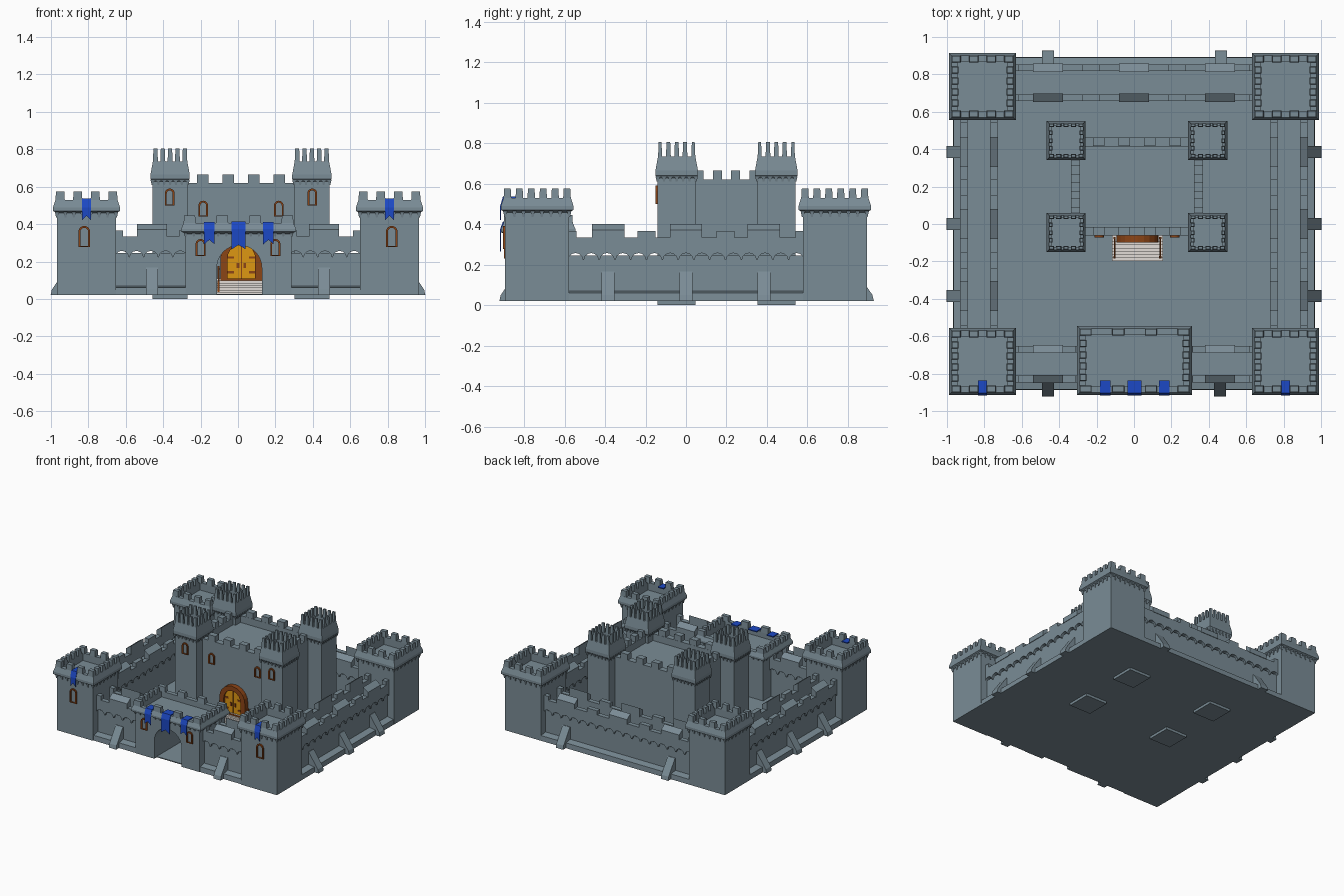
import bpy, bmesh, math
from mathutils import Matrix

cube = bpy.data.objects.get("Cube")
if cube:
    bpy.data.objects.remove(cube)


def material(name, r, g, b):
    m = bpy.data.materials.new(name)
    m.use_nodes = True
    m.diffuse_color = (r, g, b, 1)
    m.node_tree.nodes["Principled BSDF"].inputs["Base Color"].default_value = (r, g, b, 1)
    return m


STONE = material("blue_grey_stone", 0.195, 0.262, 0.304)
BLUE = material("banner_blue", 0.012, 0.066, 0.56)
BROWN = material("frame_brown", 0.26, 0.058, 0.008)
GOLD = material("door_gold", 0.73, 0.31, 0.006)
PALE = material("pale_steps", 0.76, 0.72, 0.68)


def finish(name, bm, mat, turn=0):
    bmesh.ops.recalc_face_normals(bm, faces=bm.faces)
    bm.transform(Matrix.Rotation(turn, 4, "Z"))
    me = bpy.data.meshes.new(name)
    bm.to_mesh(me)
    bm.free()
    me.materials.append(mat)
    ob = bpy.data.objects.new(name, me)
    bpy.context.collection.objects.link(ob)
    return ob


def loft(bm, cx, cy, rings):
    """Stack rectangles (half x, half y, z) and cap both ends."""
    loops = [[bm.verts.new((cx + sx * hx, cy + sy * hy, z))
              for sx, sy in ((-1, -1), (1, -1), (1, 1), (-1, 1))] for hx, hy, z in rings]
    for a, b in zip(loops, loops[1:]):
        for i in range(4):
            j = (i + 1) % 4
            bm.faces.new((a[i], a[j], b[j], b[i]))
    bm.faces.new(loops[0][::-1])
    bm.faces.new(loops[-1])


def box(bm, x0, x1, y0, y1, z0, z1, taper=0):
    hx, hy = (x1 - x0) / 2, (y1 - y0) / 2
    loft(bm, (x0 + x1) / 2, (y0 + y1) / 2, [(hx, hy, z0), (hx - taper, hy - taper, z1)])


def prism(bm, pts, a, b, axis="y"):
    """Extrude a profile: (x, z) along y, or (y, z) along x."""
    def put(p, d):
        return bm.verts.new((p[0], d, p[1]) if axis == "y" else (d, p[0], p[1]))
    lo, hi = [put(p, a) for p in pts], [put(p, b) for p in pts]
    bm.faces.new(lo)
    bm.faces.new(hi[::-1])
    for i in range(len(pts)):
        j = (i + 1) % len(pts)
        bm.faces.new((lo[i], lo[j], hi[j], hi[i]))


def arch(cx, hw, z0, top, n=10):
    curve = [(cx - hw * math.cos(math.pi * i / n), top - hw + hw * math.sin(math.pi * i / n))
             for i in range(n + 1)]
    return [(cx - hw, z0)] + curve + [(cx + hw, z0)]


def arch_frame(name, cx, hw, z0, top, wide, y0, y1):
    bm = bmesh.new()
    rings = []
    for pts, y in ((arch(cx, hw, z0, top), y1), (arch(cx, hw, z0, top), y0),
                   (arch(cx, hw - wide, z0 + wide / 2, top - wide), y0),
                   (arch(cx, hw - wide, z0 + wide / 2, top - wide), y1)):
        rings.append([bm.verts.new((x, y, z)) for x, z in pts])
    for k in range(4):
        a, b = rings[k], rings[(k + 1) % 4]
        for i in range(len(a)):
            j = (i + 1) % len(a)
            bm.faces.new((a[i], a[j], b[j], b[i]))
    finish(name, bm, BROWN)


def spread(n, half):
    return [-half + 2 * half * i / (n - 1) for i in range(n)]


def edge_points(nx, ny, hx, hy):
    """Points on a rectangle: rows along x with corners, then columns between them."""
    rows = [(x, s * hy) for x in spread(nx, hx) for s in (-1, 1)]
    return rows, [(s * hx, y) for y in spread(ny, hy)[1:-1] for s in (-1, 1)]


def tower(name, cx, cy, hx, hy, foot, z, over, counts, size, teeth):
    """Shaft, flared crown with sunken deck, battlements and corbels."""
    z_corbel, z_flare, z_lip, z_wall, z_top = z
    row_width, depth, column_width = size
    ox, oy = hx + over, hy + over
    t = depth + 0.008
    bm = bmesh.new()
    loft(bm, cx, cy, [(hx, hy, foot), (hx, hy, z_flare - 0.012), (ox, oy, z_flare), (ox, oy, z_lip),
                      (ox - 0.013, oy - 0.013, z_wall), (ox - t, oy - t, z_wall),
                      (ox - t, oy - t, z_flare)])
    shaft = finish(name, bm, STONE)
    bm = bmesh.new()
    rows, columns = edge_points(*counts, ox - 0.013 - row_width / 2, oy - 0.013 - depth / 2)
    columns = [(math.copysign(ox - 0.013 - depth / 2, x), y) for x, y in columns]
    for pts, wx, wy in ((rows, row_width / 2, depth / 2), (columns, depth / 2, column_width / 2)):
        for x, y in pts:
            box(bm, cx + x - wx, cx + x + wx, cy + y - wy, cy + y + wy, z_wall - 0.002, z_top, 0.003)
    finish(name + "_battlements", bm, STONE)
    bm = bmesh.new()
    c = 0.011
    rows, columns = edge_points(*teeth, hx, hy)
    for x, y in rows + columns:
        loft(bm, cx + x, cy + y, [(c * 0.4, c * 0.4, z_corbel), (c, c, z_flare - 0.004)])
    finish(name + "_corbels", bm, STONE)
    return shaft


# Ground and corner towers
bm = bmesh.new()
box(bm, -0.93, 0.93, -0.86, 0.86, 0.02, 0.027)
finish("courtyard_floor", bm, STONE)
for sx, side in ((-1, "right"), (1, "left")):
    for sy, end in ((-1, "front"), (1, "back")):
        tower(f"{end}_{side}_corner_tower", sx * 0.81, sy * 0.735, 0.158, 0.158, 0.02,
              (0.435, 0.47, 0.49, 0.53, 0.575), 0.021, (4, 6), (0.05, 0.038, 0.038), (8, 8))

# Gatehouse with an arched passage
gate = tower("gatehouse", 0.003, -0.73, 0.283, 0.16, 0.02, (0.335, 0.36, 0.375, 0.405, 0.445),
             0.024, (4, 6), (0.065, 0.038, 0.038), (14, 8))
bm = bmesh.new()
prism(bm, arch(0.007, 0.12, -0.05, 0.287, 16), -1.1, -0.4)
cutter = finish("gate_cutter", bm, STONE)
cutter.hide_render = True
cut = gate.modifiers.new("passage", "BOOLEAN")
cut.operation, cut.object, cut.solver = "DIFFERENCE", cutter, "EXACT"
bpy.context.view_layer.update()
gate.data = bpy.data.meshes.new_from_object(gate.evaluated_get(bpy.context.evaluated_depsgraph_get()))
gate.modifiers.clear()
bpy.data.objects.remove(cutter)


def parapet(bm, u0, u1, y0, y1):
    """Low wall whose lower edge is a row of small arches."""
    n = round((u1 - u0) / 0.078)
    step = (u1 - u0) / n
    pts = [(u1, 0.335), (u0, 0.335)]
    for k in range(n):
        mid = u0 + step * (k + 0.5)
        pts.append((u0 + step * k, 0.222))
        pts += [(mid - 0.45 * step * math.cos(a), 0.225 + 0.032 * math.sin(a))
                for a in (math.pi * i / 6 for i in range(7))]
    prism(bm, pts + [(u1, 0.222)], y0, y1)


def wall(name, turn, u0, u1, face, highs, mids, props):
    """Curtain wall along x facing -y, turned into place."""
    out = -face
    bm = bmesh.new()
    prism(bm, [(out + 0.016, 0.02), (out + 0.016, 0.245), (out + 0.18, 0.245), (out + 0.18, 0.02)],
          u0, u1, "x")
    prism(bm, [(out - 0.04, 0.02), (out - 0.037, 0.06), (out + 0.02, 0.07), (out + 0.02, 0.02)],
          u0, u1, "x")
    finish(name, bm, STONE, turn)
    bm = bmesh.new()
    for y, high, low in ((out, 0.37, 0.4), (out + 0.16, 0.4, 0.37)):
        parapet(bm, u0, u1, y, y + 0.036)
        for m in highs:
            prism(bm, [(y - 0.004, 0.33), (y - 0.004, high), (y + 0.04, low), (y + 0.04, 0.33)],
                  m - 0.08, m + 0.08, "x")
        for m in mids:
            a, b = max(u0, m - 0.045), min(u1, m + 0.045)
            box(bm, a, b, y, y + 0.036, 0.33, 0.367)
    finish(name + "_parapets", bm, STONE, turn)
    bm = bmesh.new()
    for m in props:
        prism(bm, [(out + 0.03, 0.02), (out - 0.075, 0.02), (out - 0.068, 0.05), (out + 0.012, 0.167),
                   (out + 0.03, 0.167)], m - 0.032, m + 0.032, "x")
    finish(name + "_buttresses", bm, STONE, turn)


# Curtain walls
wall("front_right_wall", 0, -0.66, -0.27, 0.847, [-0.46], [-0.66, -0.27], [-0.46])
wall("front_left_wall", 0, 0.27, 0.66, 0.847, [0.46], [0.66, 0.27], [0.46])
wall("back_wall", math.pi, -0.66, 0.66, 0.853, [-0.46, 0, 0.46], [-0.66, -0.23, 0.23, 0.66], [-0.465, 0.46])
for side, turn in (("left", math.pi / 2), ("right", -math.pi / 2)):
    wall(side + "_wall", turn, -0.585, 0.585, 0.927, [-0.385, 0, 0.385],
         [-0.585, -0.195, 0.195, 0.585], [-0.385, 0.0, 0.385])

# Keep with its four towers
KX, KY = 0.016, 0.2
bm = bmesh.new()
loft(bm, KX, KY, [(0.352, 0.262, 0.02), (0.352, 0.262, 0.62), (0.305, 0.215, 0.62), (0.305, 0.215, 0.565)])
finish("keep", bm, STONE)
bm = bmesh.new()
for s in (-1, 1):
    for x in spread(4, 0.205):
        y = KY + s * 0.239
        box(bm, KX + x - 0.031, KX + x + 0.031, y - 0.023, y + 0.023, 0.615, 0.665)
    for y in spread(4, 0.135):
        x = KX + s * 0.329
        box(bm, x - 0.023, x + 0.023, KY + y - 0.022, KY + y + 0.022, 0.615, 0.665)
finish("keep_battlements", bm, STONE)
for sx, side in ((-1, "right"), (1, "left")):
    for sy, end in ((-1, "front"), (1, "back")):
        tower(f"{end}_{side}_keep_tower", KX + sx * 0.379, KY + sy * 0.246, 0.094, 0.094, 0.0,
              (0.61, 0.64, 0.665, 0.735, 0.805), 0.011, (5, 5), (0.027, 0.02, 0.024), (7, 7))

# Arched window frames
for s, side in ((-1, "right"), (1, "left")):
    for part, cx, hw, z0, top, y in (
            ("corner_tower", s * 0.822, 0.031, 0.278, 0.39, -0.893),
            ("gatehouse", s * 0.2, 0.027, 0.23, 0.32, -0.89),
            ("keep", KX + s * 0.202, 0.026, 0.44, 0.525, -0.062),
            ("keep_tower", KX + s * 0.381, 0.026, 0.5, 0.59, -0.14)):
        arch_frame(f"{side}_{part}_window_frame", cx, hw, z0, top, 0.01, y - 0.01, y + 0.01)

# Keep door, hinges, steps and railings
DX = 0.018
arch_frame("door_frame", DX, 0.112, 0.09, 0.33, 0.038, -0.1, -0.05)
bm = bmesh.new()
prism(bm, arch(DX, 0.08, 0.1, 0.298), -0.085, -0.055)
finish("double_door", bm, GOLD)
bm = bmesh.new()
box(bm, DX - 0.003, DX + 0.003, -0.09, -0.083, 0.11, 0.292)
for s in (-1, 1):
    for z in (0.135, 0.215):
        a, b = sorted((DX + s * 0.04, DX + s * 0.078))
        box(bm, a, b, -0.09, -0.083, z, z + 0.013)
    a = DX + s * 0.018
    box(bm, a - 0.007, a + 0.007, -0.092, -0.083, 0.165, 0.192)
finish("door_fittings", bm, BROWN)
bm = bmesh.new()
STEPS = 7
for i in range(STEPS):
    box(bm, DX - 0.136, DX + 0.136, -0.198 + i * 0.017, -0.055,
        0.024 + i * 0.086 / STEPS, 0.024 + (i + 1) * 0.086 / STEPS)
finish("door_steps", bm, PALE)
bm = bmesh.new()
for s in (-1, 1):
    x = DX + s * 0.122
    for y, z in ((-0.178, 0.03), (-0.075, 0.11)):
        box(bm, x - 0.006, x + 0.006, y - 0.006, y + 0.006, z, z + 0.065)
    prism(bm, [(-0.182, 0.083), (-0.182, 0.093), (-0.07, 0.173), (-0.07, 0.163)],
          x - 0.004, x + 0.004, "x")
finish("step_railings", bm, BROWN)

# Swallow-tailed banners folded over the front crowns
for name, cx, hw, tip, lip, top in (("right_tower_banner", -0.81, 0.024, 0.42, 0.49, 0.537),
                                    ("left_tower_banner", 0.81, 0.024, 0.42, 0.49, 0.537),
                                    ("right_gate_banner", -0.153, 0.028, 0.292, 0.375, 0.412),
                                    ("middle_gate_banner", 0.003, 0.037, 0.265, 0.375, 0.414),
                                    ("left_gate_banner", 0.163, 0.028, 0.292, 0.375, 0.412)):
    bm = bmesh.new()
    prism(bm, [(-0.836, top - 0.008), (-0.836, top), (-0.904, top), (-0.918, lip), (-0.913, lip),
               (-0.9, top - 0.008)], cx - hw, cx + hw, "x")
    prism(bm, [(cx - hw, lip), (cx + hw, lip), (cx + hw, tip), (cx, tip + 0.024), (cx - hw, tip)],
          -0.918, -0.913)
    finish(name, bm, BLUE)
